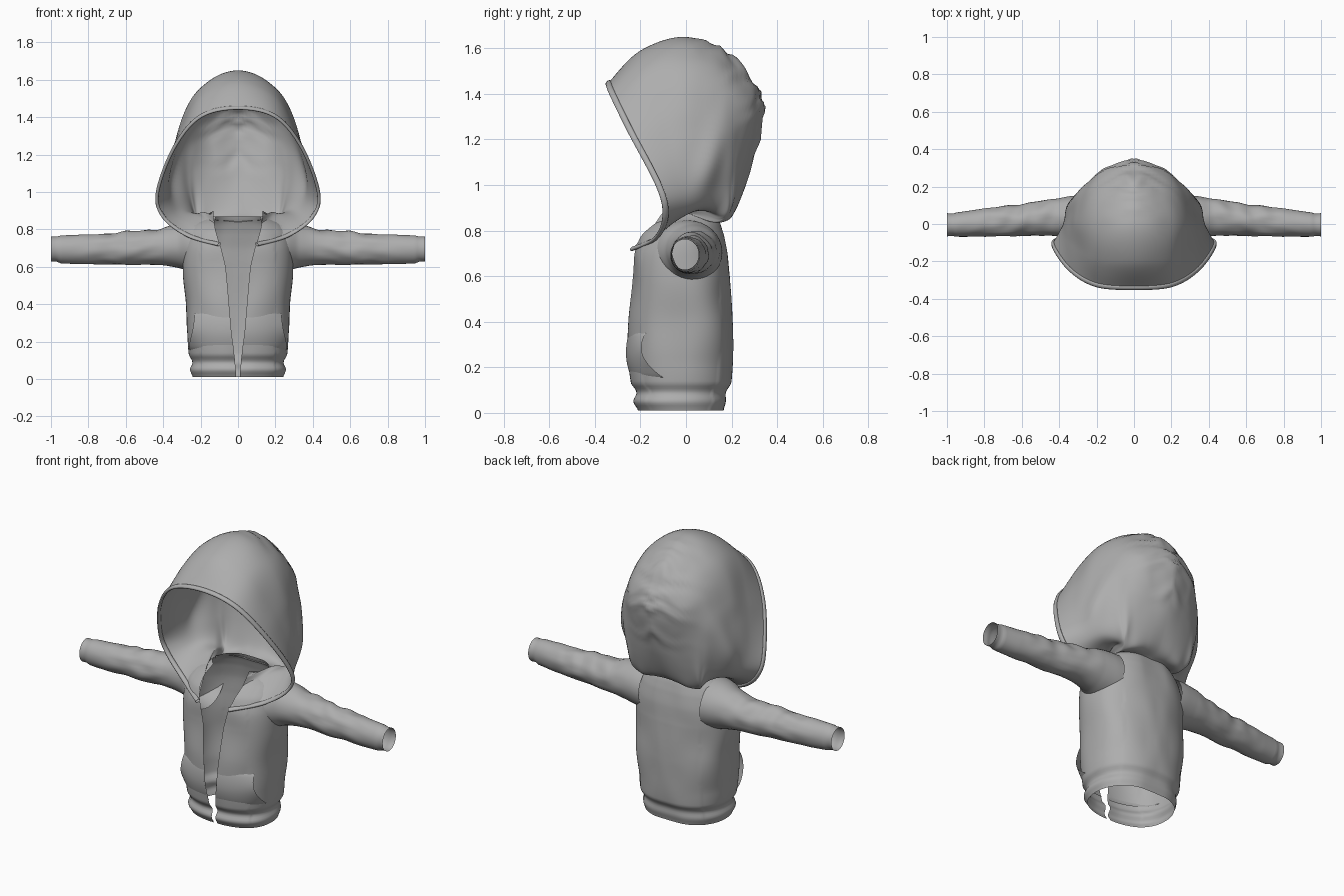
import bpy, bmesh, math
from math import sin, cos, pi, exp
from mathutils import Vector, noise

cube = bpy.data.objects.get("Cube")
if cube:
    bpy.data.objects.remove(cube)

fabric = bpy.data.materials.new("grey fabric")
fabric.use_nodes = True
GREY = (0.42, 0.42, 0.42, 1)
fabric.diffuse_color = GREY
fabric.node_tree.nodes["Principled BSDF"].inputs["Base Color"].default_value = GREY


def spline(rows, t):
    """Catmull-Rom through equal-length tuples, t from 0 to 1."""
    s = t * (len(rows) - 1)
    i = min(int(s), len(rows) - 2)
    f = s - i
    pts = [Vector(rows[max(0, min(len(rows) - 1, i + k))]) for k in (-1, 0, 1, 2)]
    a, b, c, d = pts
    return b + 0.5 * f * (c - a + f * (2 * a - 5 * b + 4 * c - d + f * (3 * (b - c) + d - a)))


def at(rows, key):
    """Smoothly look up a table row by its first column."""
    for i in range(len(rows) - 1):
        if key <= rows[i + 1][0]:
            break
    f = (key - rows[i][0]) / (rows[i + 1][0] - rows[i][0])
    return spline([r[1:] for r in rows], (i + max(0, min(1, f))) / (len(rows) - 1))


def sheet(name, point, nu, nv, wrap=False):
    """Half surface from point(u, v), mirrored across the middle."""
    bm = bmesh.new()
    cols = nu if wrap else nu + 1
    grid = [[bm.verts.new(point(i / nu, j / nv)) for i in range(cols)] for j in range(nv + 1)]
    for low, high in zip(grid, grid[1:]):
        for i in range(nu):
            k = (i + 1) % cols
            bm.faces.new((low[i], low[k], high[k], high[i]))
    bmesh.ops.recalc_face_normals(bm, faces=bm.faces)
    mesh = bpy.data.meshes.new(name)
    bm.to_mesh(mesh)
    bm.free()
    mesh.shade_smooth()
    mesh.materials.append(fabric)
    obj = bpy.data.objects.new(name, mesh)
    bpy.context.collection.objects.link(obj)
    mirror = obj.modifiers.new("Mirror", "MIRROR")
    mirror.merge_threshold = 0.002
    return obj


def crumple(p, size, scale):
    return size * noise.noise(Vector(p) * scale)


# Torso: height, half width, front y, back y, half gap of the front opening
TORSO = [
    (0.01, 0.245, -0.21, 0.165, 0.012),
    (0.05, 0.262, -0.23, 0.175, 0.012),
    (0.09, 0.25, -0.215, 0.175, 0.016),
    (0.13, 0.268, -0.24, 0.198, 0.02),
    (0.25, 0.272, -0.258, 0.207, 0.035),
    (0.4, 0.28, -0.253, 0.205, 0.048),
    (0.6, 0.296, -0.24, 0.192, 0.066),
    (0.7, 0.292, -0.23, 0.182, 0.09),
    (0.78, 0.272, -0.2, 0.165, 0.115),
    (0.83, 0.23, -0.15, 0.15, 0.125),
    (0.87, 0.16, -0.09, 0.135, 0.12),
]


def torso_point(u, z, puff=0.0):
    w, front, back, gap = at(TORSO, z)
    power = 0.84
    start = math.asin(min(1, (gap / w) ** (1 / power)))
    a = start + (pi - start) * u
    mid = (front + back) / 2
    x = (w + puff) * max(0, sin(a)) ** power
    c = cos(a)
    y = mid - math.copysign(abs(c) ** power, c) * ((back - front) / 2 + puff)
    return x, y, z


def torso(u, v):
    x, y, z = torso_point(u, 0.01 + 0.86 * v)
    n = crumple((x, y, z), 0.01, 5) * min(1, 12 * x)
    return x + n * (1 if x > 0.2 else 0), y + n, z


sheet("torso", torso, 64, 80)


# Front pockets: raised panels that blend in above and below, open at the side
def pocket(u, v):
    z = 0.15 + 0.21 * v
    edge = 0.27 + 0.13 * (1 - v) ** 2 - 0.03 * sin(pi * v)
    lift = -0.008 + (0.014 + 0.016 * u ** 3) * sin(pi * v) ** 0.6
    return torso_point(0.004 + edge * u, z, lift)


sheet("pocket", pocket, 24, 16)

# Sleeves: x, centre y, centre z, y radius, z radius
SLEEVE = [
    (0.2, 0.005, 0.705, 0.155, 0.142),
    (0.26, 0.015, 0.71, 0.142, 0.132),
    (0.32, 0.03, 0.712, 0.12, 0.117),
    (0.42, 0.035, 0.705, 0.1, 0.097),
    (0.55, 0.025, 0.7, 0.088, 0.091),
    (0.7, 0.015, 0.695, 0.08, 0.083),
    (0.85, 0.004, 0.693, 0.072, 0.079),
    (0.95, -0.003, 0.693, 0.065, 0.074),
    (0.97, -0.004, 0.695, 0.06, 0.067),
    (1.0, -0.004, 0.695, 0.062, 0.067),
]


def sleeve(u, v):
    x = 0.2 + 0.8 * v
    cy, cz, ry, rz = at(SLEEVE, x)
    a = 2 * pi * u
    fold = 1 + (0.04 * sin(x * 55 + 2 * cos(a)) * max(0, sin(a + 0.5))
                + crumple((x, cos(a) / 4, sin(a) / 4), 0.09, 9)) * sin(pi * v) ** 2
    return x, cy + ry * fold * cos(a), cz + rz * fold * sin(a)


sheet("sleeve", sleeve, 32, 76, wrap=True)

# Hood: arcs from the crown to the collar front, stepping from rim to neck
RIM = [(0, -0.34, 1.45), (0.2, -0.325, 1.405), (0.34, -0.245, 1.24), (0.43, -0.12, 1.0),
       (0.4, -0.09, 0.87), (0.27, -0.13, 0.77), (0.1, -0.235, 0.72)]
HOOD = [
    RIM,
    [(0, -0.2, 1.59), (0.2, -0.19, 1.51), (0.325, -0.12, 1.3), (0.39, -0.04, 1.03),
     (0.35, 0, 0.9), (0.25, -0.06, 0.83), (0.11, -0.2, 0.76)],
    [(0, 0, 1.65), (0.195, 0, 1.56), (0.318, 0.02, 1.33), (0.345, 0.07, 1.08),
     (0.3, 0.08, 0.92), (0.22, 0, 0.87), (0.12, -0.16, 0.8)],
    [(0, 0.2, 1.57), (0.18, 0.19, 1.48), (0.28, 0.17, 1.29), (0.285, 0.17, 1.05),
     (0.25, 0.14, 0.9), (0.2, 0.03, 0.88), (0.125, -0.13, 0.84)],
    [(0, 0.34, 1.36), (0.15, 0.3, 1.31), (0.235, 0.23, 1.19), (0.25, 0.2, 1.0),
     (0.225, 0.17, 0.87), (0.19, 0.05, 0.89), (0.13, -0.11, 0.87)],
    [(0, 0.3, 1.12), (0.1, 0.275, 1.09), (0.19, 0.23, 1.01), (0.22, 0.2, 0.9),
     (0.205, 0.15, 0.85), (0.18, 0.05, 0.88), (0.13, -0.1, 0.88)],
    [(0, 0.22, 0.9), (0.08, 0.215, 0.885), (0.15, 0.195, 0.855), (0.185, 0.15, 0.835),
     (0.185, 0.1, 0.84), (0.165, 0.03, 0.87), (0.13, -0.09, 0.89)],
    [(0, 0.14, 0.84), (0.06, 0.135, 0.845), (0.11, 0.12, 0.85), (0.15, 0.08, 0.86),
     (0.16, 0.04, 0.87), (0.155, -0.03, 0.885), (0.13, -0.08, 0.9)],
]


def arc(row, u):
    x, y, z = row[1]
    padded = [(-x, y, z)] + row
    return spline(padded, (1 + u * (len(row) - 1)) / len(row))


def hood(u, v):
    p = spline([tuple(arc(row, u)) for row in HOOD], v)
    out = (p - Vector((0, 0, 1.2))).normalized()
    # Gathered wrinkles on the back of the crown, and soft drapes on the sides
    back = max(0, min(1, p.y * 5)) * max(0, min(1, (p.z - 1.05) * 5)) * exp(-(p.x / 0.16) ** 2)
    ridge = 0.008 * back * sin(p.z * 48 - p.y * 35 + crumple(p, 5, 8))
    drape = 0.025 * exp(-((p.y - 0.1 - 0.25 * (p.z - 1.1)) / 0.05) ** 2)
    drape *= exp(-((p.z - 1.1) / 0.13) ** 2) * min(1, p.x * 4)
    soft = crumple(p, 0.01, 6) * sin(pi * v) * min(1, 8 * abs(p.x))
    p += out * (ridge + drape + soft)
    if u == 0:
        p.x = 0
    return p


sheet("hood", hood, 56, 72)


# Rolled binding along the hood opening
def binding(u, v):
    p = arc(RIM, v)
    along = arc(RIM, min(1, v + 0.01)) - arc(RIM, max(0, v - 0.01))
    if v == 0:
        along = Vector((1, 0, 0))
    side = along.cross(Vector((0, -0.85, -0.5))).normalized()
    depth = side.cross(along).normalized()
    a = 2 * pi * u
    return p + 0.009 * cos(a) * side + 0.014 * sin(a) * depth


sheet("hood_binding", binding, 10, 70, wrap=True)
